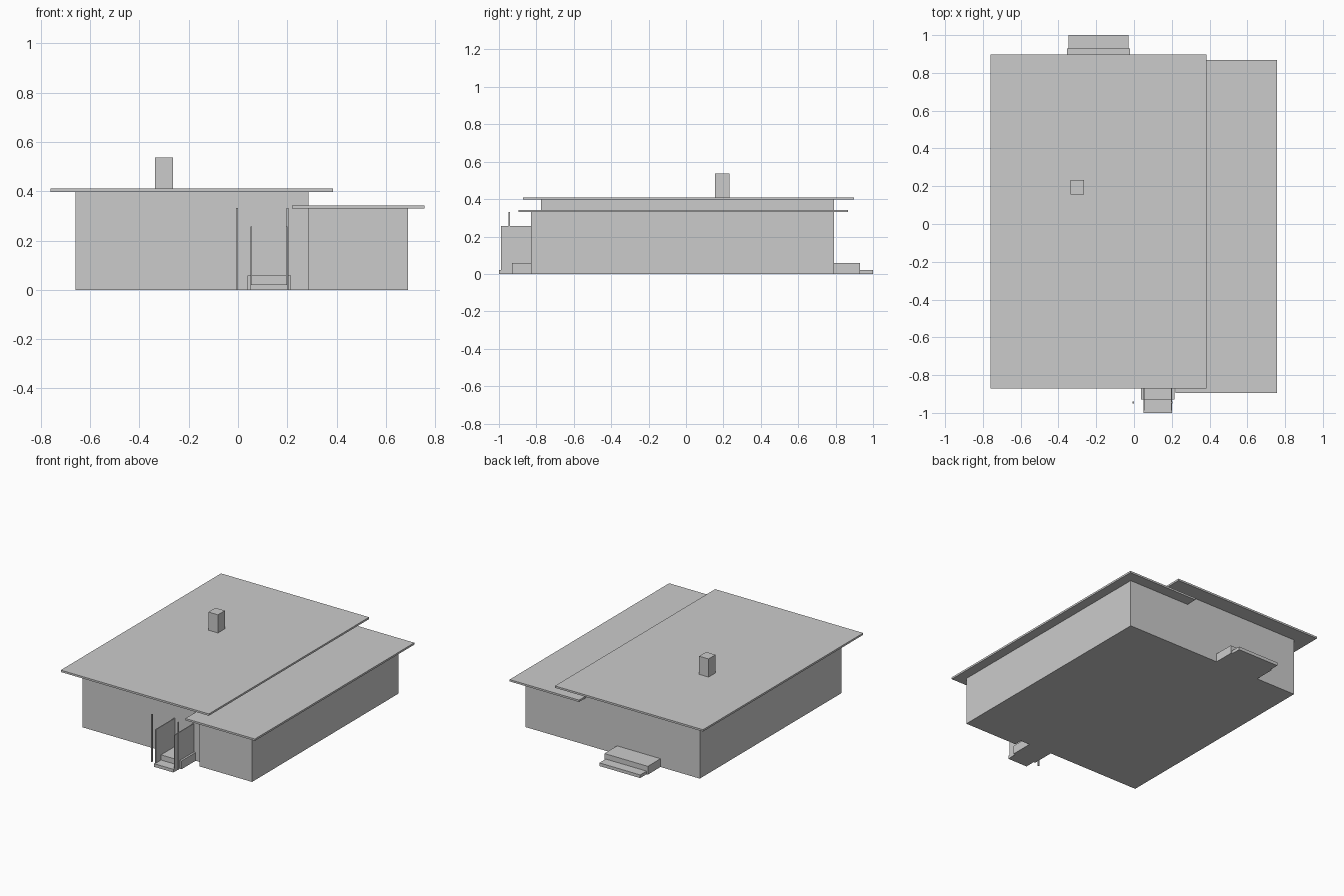
import bpy
import bmesh
from mathutils import Matrix, Vector

cube = bpy.data.objects.get("Cube")
if cube:
    bpy.data.objects.remove(cube, do_unlink=True)

# One plain grey for the whole building
grey = bpy.data.materials.new("plain_grey")
grey.use_nodes = True
COLOUR = (0.6, 0.6, 0.6, 1)
grey.diffuse_color = COLOUR
grey.node_tree.nodes["Principled BSDF"].inputs["Base Color"].default_value = COLOUR


def box(name, x, y, z):
    """Box from (min, max) ranges along each axis."""
    low, high = (Vector(corner) for corner in zip(x, y, z))
    bm = bmesh.new()
    bmesh.ops.create_cube(bm, size=1, matrix=Matrix.Translation((low + high) / 2)
                          @ Matrix.Diagonal((*(high - low), 1)))
    mesh = bpy.data.meshes.new(name)
    bm.to_mesh(mesh)
    bm.free()
    mesh.materials.append(grey)
    obj = bpy.data.objects.new(name, mesh)
    bpy.context.collection.objects.link(obj)
    return obj


FRONT, BACK = -0.775, 0.79     # main wall planes
SPLIT = 0.285                  # where the lower wing meets the main house
STEP, LANDING = 0.022, 0.058   # stair heights

# Walls
box("main_walls", (-0.66, SPLIT), (FRONT, BACK), (0, 0.398))
box("wing_walls", (SPLIT, 0.69), (-0.83, BACK), (0, 0.331))

# Flat overhanging roofs and chimney
box("main_roof", (-0.76, 0.385), (-0.872, 0.898), (0.397, 0.41))
box("wing_roof", (0.22, 0.757), (-0.895, 0.867), (0.33, 0.343))
box("chimney", (-0.337, -0.264), (0.155, 0.232), (0.4, 0.537))

# Front stairs
box("front_landing", (0.038, 0.215), (-0.93, FRONT), (0, LANDING))
box("front_step", (0.05, 0.2), (-1, -0.93), (0, STEP))

# Stair side panels and the two slim posts beside them
for side, x in (("right", 0.05), ("left", 0.195)):
    box(f"{side}_stair_panel", (x, x + 0.006), (-0.988, FRONT), (0, 0.256))
for side, x in (("right", -0.004), ("left", 0.2)):
    box(f"{side}_post", (x - 0.004, x + 0.004), (-0.949, -0.941), (0, 0.332))

# Back stairs
box("back_landing", (-0.356, -0.02), (BACK, 0.93), (0, LANDING))
box("back_step", (-0.346, -0.03), (0.93, 1), (0, STEP))
